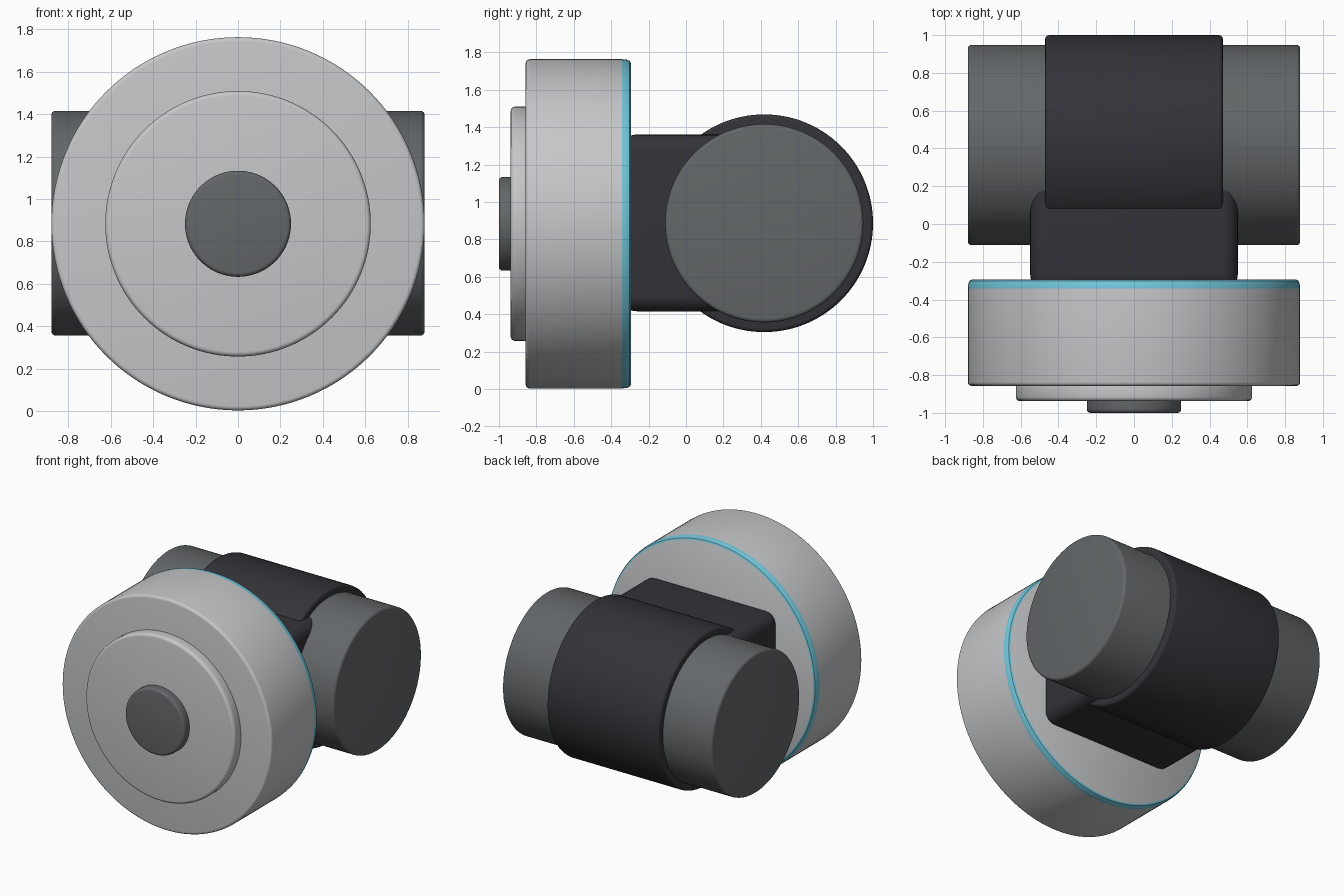
import bpy, bmesh, math
from mathutils import Matrix

if "Cube" in bpy.data.objects:
    bpy.data.objects.remove(bpy.data.objects["Cube"])

CZ = 0.883          # height of the shared axis
AY = 0.418          # depth of the cross barrel axis


def material(name, rgb):
    m = bpy.data.materials.new(name)
    m.diffuse_color = (*rgb, 1)
    m.use_nodes = True
    m.node_tree.nodes["Principled BSDF"].inputs["Base Color"].default_value = m.diffuse_color
    return m


light = material("light grey", (0.56, 0.57, 0.58))
cyan = material("cyan", (0.17, 0.57, 0.71))
grey = material("dark grey", (0.125, 0.135, 0.14))
charcoal = material("charcoal", (0.034, 0.033, 0.04))


def finish(name, bm, mats):
    bmesh.ops.recalc_face_normals(bm, faces=bm.faces)
    me = bpy.data.meshes.new(name)
    bm.to_mesh(me)
    bm.free()
    ob = bpy.data.objects.new(name, me)
    bpy.context.collection.objects.link(ob)
    for m in mats:
        me.materials.append(m)
    bpy.ops.object.select_all(action='DESELECT')
    ob.select_set(True)
    bpy.context.view_layer.objects.active = ob
    bpy.ops.object.shade_smooth_by_angle(angle=math.radians(35))
    return ob


def arc(r, t, b, end):
    """Quarter-round corner of radius b; end = -1 low end, +1 high end."""
    pts = []
    for i in range(5):
        a = math.pi / 2 * i / 4
        if end < 0:
            pts.append((r - b + b * math.sin(a), t + b - b * math.cos(a)))
        else:
            pts.append((r - b + b * math.cos(a), t - b + b * math.sin(a)))
    return pts


def lathe(name, profile, axis, mats, centre=(0, 0, CZ), rule=None, n=128):
    """Revolve (radius, position) points around the x or y axis."""
    bm = bmesh.new()
    rings = []
    for r, t in profile:
        ring = []
        for i in range(n):
            a = 2 * math.pi * i / n
            u, w = r * math.cos(a), r * math.sin(a)
            co = (t, u, w) if axis == 'x' else (u, t, w)
            ring.append(bm.verts.new([p + q for p, q in zip(co, centre)]))
        rings.append(ring)
    for k, (a, b) in enumerate(zip(rings, rings[1:])):
        for i in range(n):
            j = (i + 1) % n
            f = bm.faces.new((a[i], a[j], b[j], b[i]))
            if rule:
                f.material_index = rule(k)
    bm.faces.new(rings[0])
    bm.faces.new(rings[-1])
    return finish(name, bm, mats)


def drum(name, r, lo, hi, b, axis, mat, centre=(0, 0, CZ)):
    return lathe(name, arc(r, lo, b, -1) + arc(r, hi, b, 1), axis, [mat], centre)


# Large front disc with a cyan rim around its back edge
front = arc(0.88, -0.857, 0.02, -1)
rim = [(0.88, -0.342), (0.877, -0.315), (0.871, -0.301), (0.86, -0.295)]
first = len(front)
lathe("main_disc", front + rim, 'y', [light, cyan],
      rule=lambda k: 1 if k >= first else 0)

# Stepped plate and centre button
drum("front_plate", 0.626, -0.937, -0.84, 0.022, 'y', light)
drum("centre_button", 0.25, -1.0, -0.9, 0.02, 'y', grey)

# Rounded neck block between disc and barrel
bm = bmesh.new()
bmesh.ops.create_cube(bm, size=1, matrix=Matrix.Translation((0, 0.0, CZ + 0.005)) @
                      Matrix.Diagonal((1.1, 0.7, 0.945, 1)))
bmesh.ops.bevel(bm, geom=bm.edges[:], offset=0.085, segments=6, profile=0.5,
                affect='EDGES')
finish("neck_block", bm, [charcoal])

# Cross cylinder and the sleeve wrapped around its middle
axis_at = (0, AY, CZ + 0.003)
drum("cross_cylinder", 0.53, -0.88, 0.88, 0.02, 'x', grey, axis_at)
drum("sleeve", 0.582, -0.47, 0.47, 0.02, 'x', charcoal, axis_at)
